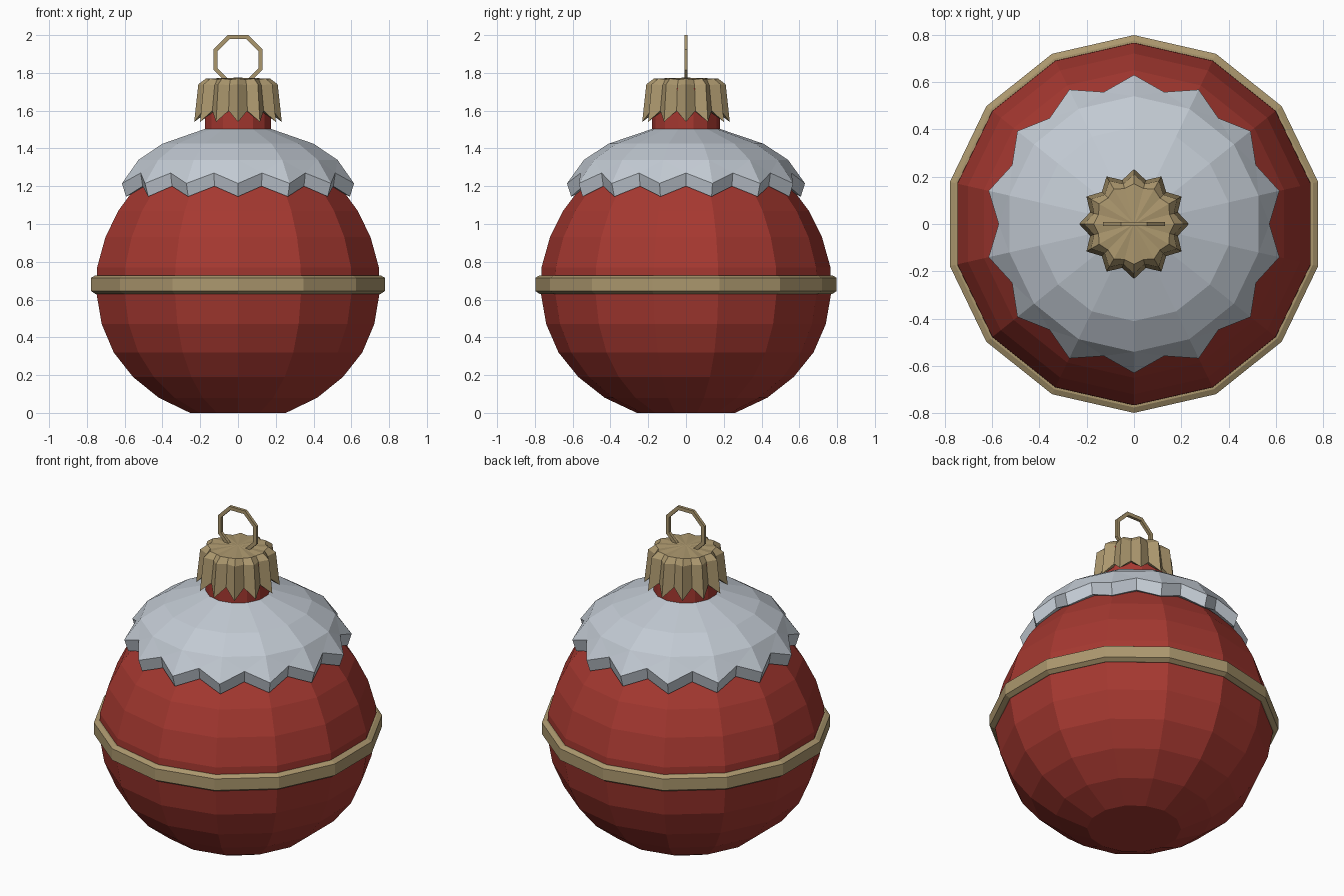
import bpy, bmesh
from math import sin, cos, pi

if "Cube" in bpy.data.objects:
    bpy.data.objects.remove(bpy.data.objects["Cube"])


def material(name, rgb):
    m = bpy.data.materials.new(name)
    m.use_nodes = True
    m.diffuse_color = (*rgb, 1)
    m.node_tree.nodes["Principled BSDF"].inputs["Base Color"].default_value = (*rgb, 1)
    return m


red = material("deep red", (0.38, 0.04, 0.03))
gold = material("antique gold", (0.41, 0.31, 0.155))
snow = material("snow grey", (0.54, 0.59, 0.65))


def finish(name, bm, mat):
    bmesh.ops.recalc_face_normals(bm, faces=bm.faces)
    me = bpy.data.meshes.new(name)
    bm.to_mesh(me)
    bm.free()
    me.materials.append(mat)
    ob = bpy.data.objects.new(name, me)
    bpy.context.collection.objects.link(ob)
    return ob


def ring(bm, n, r, z, offset=0.0):
    """Ring of n vertices, the first one on the +y axis."""
    angles = [2 * pi * (i + offset) / n for i in range(n)]
    return [bm.verts.new((r * sin(a), r * cos(a), z)) for a in angles]


def star(bm, points, peak, valley):
    """Ring that alternates between a peak (r, z) and a valley (r, z)."""
    tips = ring(bm, points, *peak)
    dips = ring(bm, points, *valley, 0.5)
    return [v for pair in zip(tips, dips) for v in pair]


def bridge(bm, a, b):
    n = len(a)
    for i in range(n):
        j = (i + 1) % n
        bm.faces.new((a[i], a[j], b[j], b[i]))


def lathe(name, profile, mat, closed=False, sides=14):
    bm = bmesh.new()
    rings = [ring(bm, sides, r, z) for r, z in profile]
    for a, b in zip(rings, rings[1:]):
        bridge(bm, a, b)
    if closed:
        bridge(bm, rings[-1], rings[0])
    else:
        bm.faces.new(rings[0])
        bm.faces.new(rings[-1])
    return finish(name, bm, mat)


# Faceted ball with its neck
lathe("bauble_ball", [(0.26, 0), (0.43, 0.08), (0.57, 0.19), (0.675, 0.32),
                      (0.74, 0.47), (0.768, 0.63), (0.765, 0.77), (0.72, 0.93),
                      (0.65, 1.07), (0.56, 1.19), (0.44, 1.32), (0.3, 1.42),
                      (0.18, 1.48), (0.18, 1.72)], red)

# Band around the middle
lathe("middle_band", [(0.74, 0.63), (0.775, 0.63), (0.798, 0.645),
                      (0.798, 0.715), (0.775, 0.728), (0.74, 0.728)], gold, closed=True)

# Snow collar with a jagged, thick rim
bm = bmesh.new()
n = 14
upper = [ring(bm, n, r, z) for r, z in ((0.16, 1.51), (0.41, 1.425), (0.54, 1.34))]
for a, b in zip(upper, upper[1:]):
    bridge(bm, a, b)
rim = star(bm, n, (0.63, 1.215), (0.572, 1.27))
last = upper[-1]
for i in range(n):
    j = (i + 1) % n
    tip, dip, tip2 = rim[2 * i], rim[2 * i + 1], rim[2 * j]
    bm.faces.new((last[i], tip, dip))
    bm.faces.new((last[i], dip, last[j]))
    bm.faces.new((last[j], dip, tip2))
lower = star(bm, n, (0.608, 1.145), (0.56, 1.2))
inner = star(bm, n, (0.5, 1.19), (0.48, 1.23))
bridge(bm, rim, lower)
bridge(bm, lower, inner)
finish("snow_collar", bm, snow)

# Crimped metal cap, open underneath
bm = bmesh.new()
levels = [star(bm, 12, *pair) for pair in (
    ((0.17, 1.77), (0.155, 1.765)), ((0.21, 1.74), (0.175, 1.735)),
    ((0.232, 1.54), (0.192, 1.6)), ((0.205, 1.56), (0.17, 1.6)),
    ((0.17, 1.7), (0.15, 1.7)))]
for a, b in zip(levels, levels[1:]):
    bridge(bm, a, b)
centre = bm.verts.new((0, 0, 1.775))
for i, v in enumerate(levels[0]):
    bm.faces.new((centre, v, levels[0][i - 1]))
finish("metal_cap", bm, gold)

# Octagonal hanging loop, its bottom side left open inside the cap
bm = bmesh.new()
sections = []
for i in range(8):
    a = -pi / 2 + pi / 8 + i * pi / 4
    sections.append([bm.verts.new((r * cos(a), y, 1.87 + r * sin(a)))
                     for r, y in ((0.141, -0.009), (0.141, 0.009),
                                  (0.118, 0.009), (0.118, -0.009))])
for a, b in zip(sections, sections[1:]):
    bridge(bm, a, b)
bm.faces.new(sections[0])
bm.faces.new(sections[-1])
finish("hanging_loop", bm, gold)
